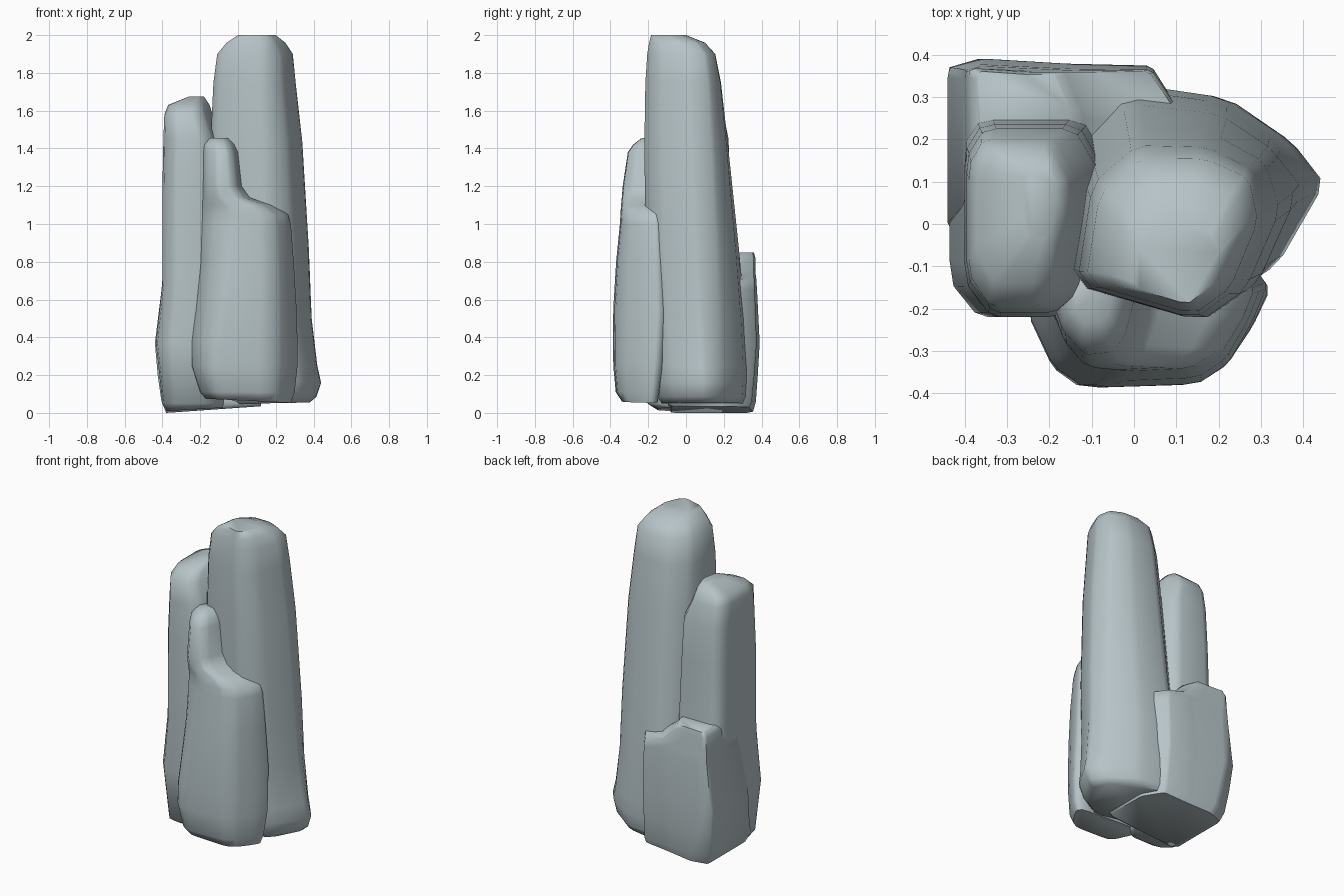
import bpy, bmesh, math

stone = bpy.data.materials.new("blue_grey_stone")
stone.diffuse_color = (0.47, 0.55, 0.575, 1)


def soften(poly, r):
    """Cut every corner of the outline, then refit it to the unit square."""
    out = []
    n = len(poly)
    for i in range(n):
        a, p, b = poly[i - 1], poly[i], poly[(i + 1) % n]
        for q in (a, b):
            out.append((p[0] + (q[0] - p[0]) * r, p[1] + (q[1] - p[1]) * r))
    xs, ys = [p[0] for p in out], [p[1] for p in out]
    return [((x - min(xs)) / (max(xs) - min(xs)),
             (y - min(ys)) / (max(ys) - min(ys))) for x, y in out]


def column(name, foot, top, levels, tilt=0, r=0.13):
    """Loft from a foot outline to a top outline through levels of
    (z, x0, x1, y0, y1); tilt slopes the underside along x."""
    bm = bmesh.new()
    rings = []
    for k, (z, x0, x1, y0, y1) in enumerate(levels):
        t = z / levels[-1][0]
        poly = [(a[0] + (b[0] - a[0]) * t, a[1] + (b[1] - a[1]) * t)
                for a, b in zip(foot, top)]
        rings.append([bm.verts.new((x0 + (x1 - x0) * u, y0 + (y1 - y0) * v,
                                    z + (tilt * u if k == 0 else 0)))
                      for u, v in soften(poly, r)])
    n = len(rings[0])
    for lo, hi in zip(rings, rings[1:]):
        for i in range(n):
            j = (i + 1) % n
            bm.faces.new((lo[i], lo[j], hi[j], hi[i]))
    bm.faces.new(rings[0][::-1])
    bm.faces.new(rings[-1])
    bmesh.ops.recalc_face_normals(bm, faces=bm.faces)
    me = bpy.data.meshes.new(name)
    bm.to_mesh(me)
    bm.free()
    me.materials.append(stone)
    ob = bpy.data.objects.new(name, me)
    bpy.context.collection.objects.link(ob)
    bpy.ops.object.select_all(action='DESELECT')
    ob.select_set(True)
    bpy.context.view_layer.objects.active = ob
    bpy.ops.object.shade_smooth_by_angle(angle=math.radians(65))
    return ob


# Tallest pillar, flared at the foot
column("tall_pillar",
       [(0, .19), (.6, 0), (.83, .16), (1, .53), (.88, .71), (.65, .92),
        (.25, 1), (.1, .83)],
       [(0, .2), (.63, 0), (.84, .17), (1, .6), (.95, .88), (.7, 1),
        (.33, 1), (.08, .77)],
       [(.045, -.15, .38, -.13, .31), (.085, -.18, .415, -.15, .325),
        (.16, -.2, .44, -.17, .33), (.25, -.19, .42, -.18, .33),
        (.5, -.18, .39, -.2, .315), (.87, -.16, .375, -.215, .28),
        (1.44, -.145, .34, -.22, .22), (1.75, -.13, .305, -.215, .185),
        (1.9, -.11, .29, -.205, .155), (1.96, -.06, .25, -.195, .1),
        (2.0, 0, .2, -.185, 0)], tilt=.01)

# Second pillar on the left
column("left_pillar",
       [(0, .16), (.17, 0), (.65, 0), (.82, .1), (1, .5), (1, .8), (.85, 1),
        (.08, 1), (0, .9)],
       [(0, .2), (.2, 0), (.65, 0), (.82, .1), (1, .5), (1, .75), (.8, 1),
        (.14, 1), (0, .84)],
       [(.01, -.38, -.03, -.15, .25), (.05, -.4, -.03, -.205, .28),
        (.37, -.435, -.05, -.22, .28), (.69, -.4, -.06, -.22, .25),
        (1.2, -.4, -.07, -.22, .235), (1.45, -.395, -.08, -.21, .225),
        (1.58, -.39, -.135, -.195, .2), (1.63, -.37, -.15, -.14, .18),
        (1.675, -.26, -.18, -.03, .13)], tilt=.02)

# Stepped pillar at the front
column("front_stepped_pillar",
       [(0, .65), (.1, .15), (.18, 0), (.7, .03), (.82, .2), (.93, .55),
        (1, .85), (.94, 1), (.08, 1)],
       [(0, .65), (.12, .3), (.4, 0), (.7, .03), (.85, .2), (.95, .55),
        (1, .85), (.94, 1), (.08, 1)],
       [(.075, -.17, .28, -.345, -.15), (.11, -.2, .3, -.372, -.14),
        (.25, -.245, .315, -.385, -.12), (.38, -.245, .315, -.386, -.11),
        (.55, -.225, .31, -.385, -.1), (.8, -.2, .295, -.37, -.11),
        (1.0, -.195, .28, -.35, -.12), (1.05, -.19, .265, -.347, -.125),
        (1.1, -.19, .19, -.344, -.13), (1.14, -.19, .07, -.34, -.12),
        (1.2, -.19, .025, -.335, -.11), (1.38, -.19, .005, -.308, -.11),
        (1.42, -.185, -.015, -.28, -.12), (1.455, -.15, -.05, -.235, -.13)],
       tilt=-.022)

# Low block at the back left, stepping down to the right
column("low_back_block",
       [(0, 0), (1, 0), (1, .66), (.86, .95), (.5, .97), (.2, 1), (0, .92)],
       [(0, 0), (1, 0), (1, .6), (.84, .97), (.5, .97), (.05, 1), (0, .98)],
       [(0, -.38, .12, -.08, .355), (.06, -.405, .125, -.1, .37),
        (.2, -.425, .125, -.05, .38), (.37, -.44, .125, -.02, .39),
        (.65, -.405, .125, .02, .376), (.71, -.4, .115, .04, .372),
        (.74, -.398, -.02, .08, .368), (.82, -.39, -.12, .1, .367),
        (.85, -.37, -.15, .13, .36)],
       tilt=.035, r=.06)
